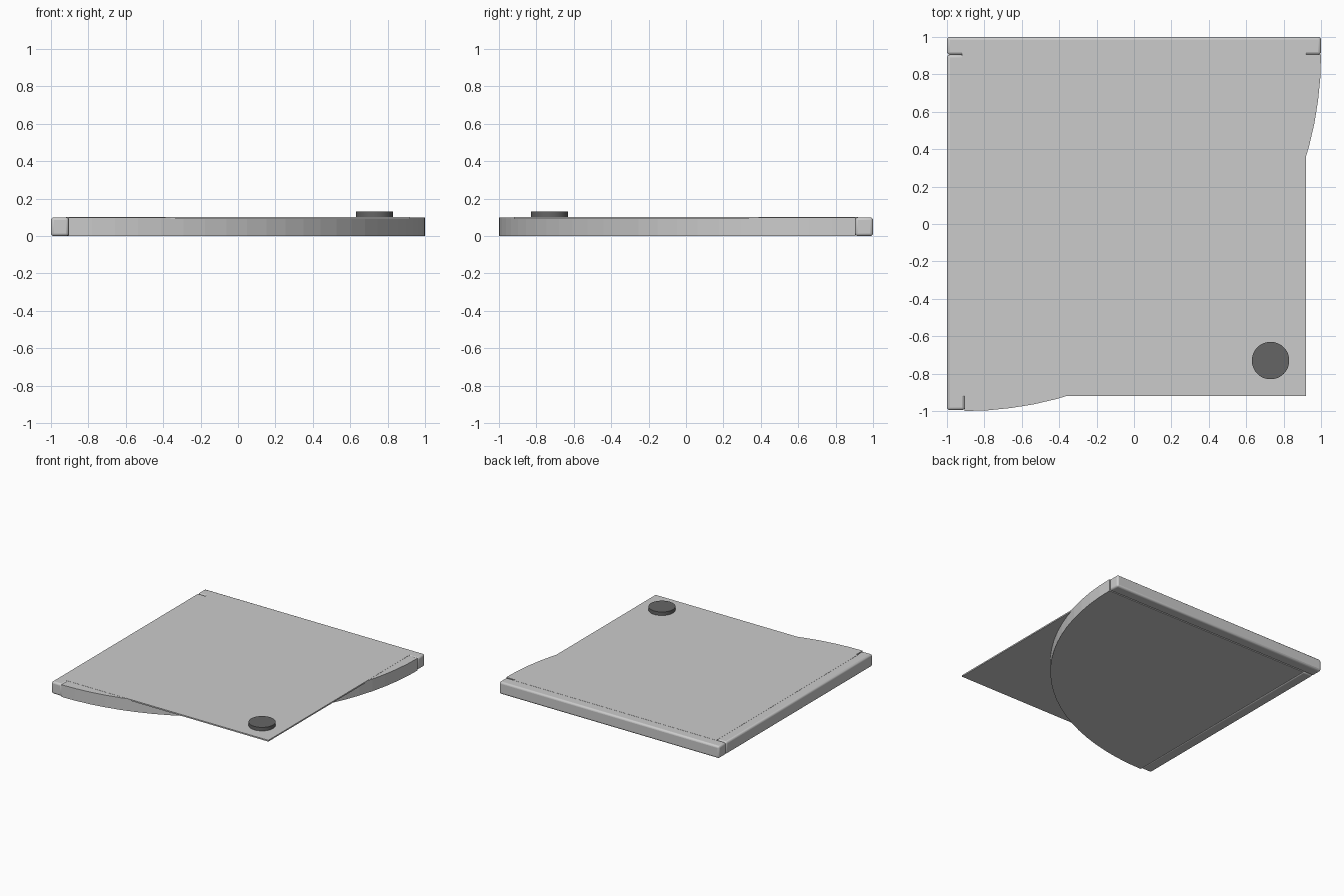
import bpy, bmesh, math

if "Cube" in bpy.data.objects:
    bpy.data.objects.remove(bpy.data.objects["Cube"])


def add_mesh(name, bm):
    bmesh.ops.recalc_face_normals(bm, faces=bm.faces[:])
    mesh = bpy.data.meshes.new(name)
    bm.to_mesh(mesh)
    bm.free()
    obj = bpy.data.objects.new(name, mesh)
    bpy.context.collection.objects.link(obj)
    return obj


def box(name, lo, hi, bevel=0):
    bm = bmesh.new()
    bmesh.ops.create_cube(bm, size=1)
    for v in bm.verts:
        for i in range(3):
            v.co[i] = (lo[i] + hi[i]) / 2 + v.co[i] * (hi[i] - lo[i])
    obj = add_mesh(name, bm)
    if bevel:
        mod = obj.modifiers.new("rounded_edges", "BEVEL")
        mod.width = bevel
        mod.segments = 3
        bpy.context.view_layer.objects.active = obj
        obj.select_set(True)
        bpy.ops.object.shade_smooth_by_angle()
        obj.select_set(False)
    return obj


# Quarter-round base slab
bm = bmesh.new()
cx, cy, r, n = -0.905, 0.905, 1.905, 24
outline = [(cx, cy)] + [
    (cx + r * math.cos(a), cy - r * math.sin(a))
    for a in (math.pi / 2 * i / n for i in range(n + 1))
]
face = bm.faces.new([bm.verts.new((x, y, 0)) for x, y in outline])
ext = bmesh.ops.extrude_face_region(bm, geom=[face])
for v in ext["geom"]:
    if isinstance(v, bmesh.types.BMVert):
        v.co.z = 0.1
add_mesh("quarter_base", bm)

# Rounded rails along the two straight sides
box("back_rail", (-1, 0.905, 0), (1, 1, 0.1), 0.015)
box("left_rail", (-1, -0.995, 0), (-0.905, 0.905, 0.1), 0.015)

# Thin square top plate
box("top_plate", (-0.92, -0.92, 0.09), (0.92, 0.92, 0.101))

# Dark round knob on the free corner
bpy.ops.mesh.primitive_cylinder_add(vertices=48, radius=0.1, depth=0.03,
                                    location=(0.73, -0.73, 0.115))
knob = bpy.context.object
knob.name = "corner_knob"
bpy.ops.object.shade_smooth_by_angle()
mat = bpy.data.materials.new("dark_grey")
mat.diffuse_color = (0.13, 0.13, 0.13, 1)
mat.use_nodes = True
mat.node_tree.nodes["Principled BSDF"].inputs["Base Color"].default_value = mat.diffuse_color
knob.data.materials.append(mat)
